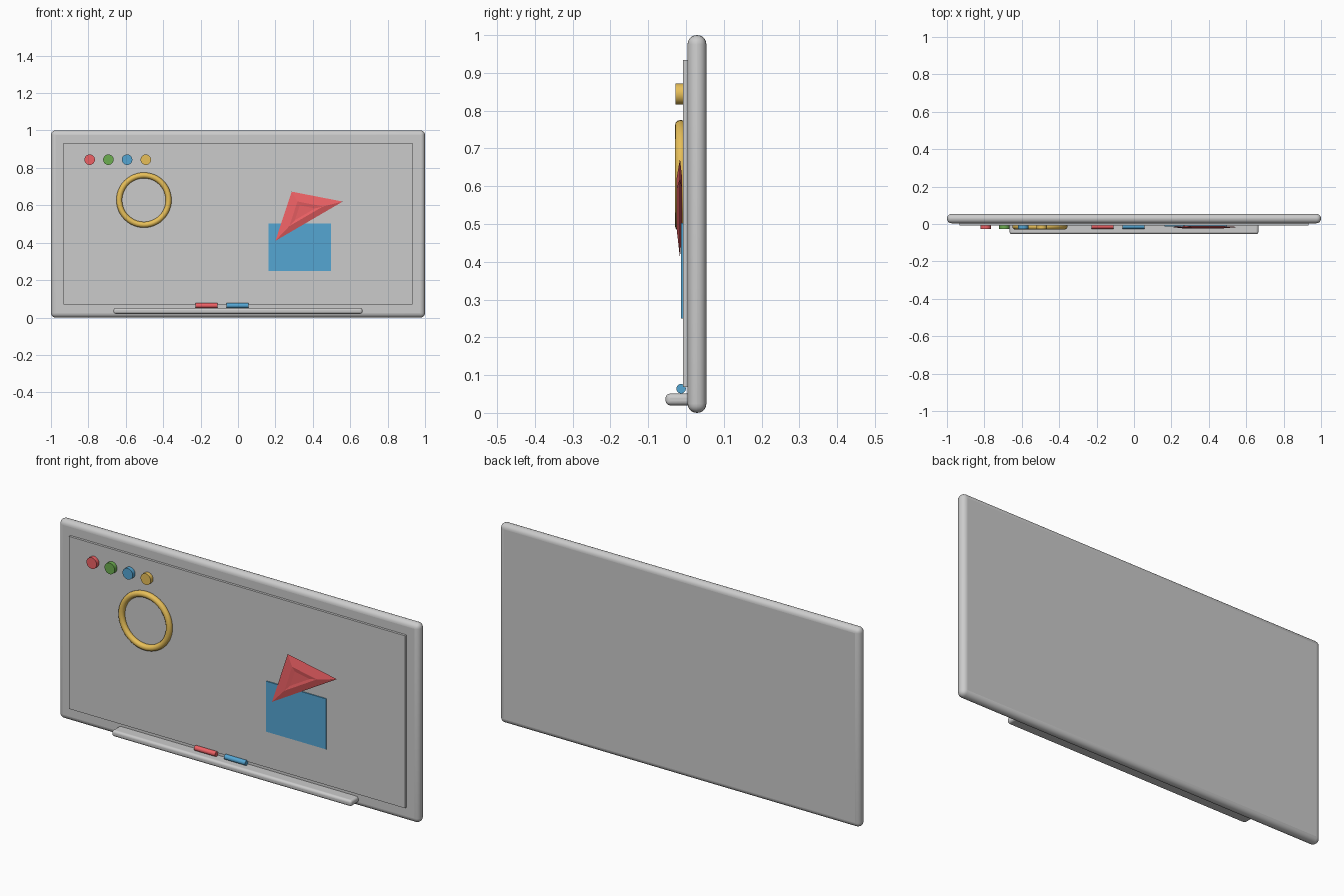
import bpy, bmesh, math

if "Cube" in bpy.data.objects:
    bpy.data.objects.remove(bpy.data.objects["Cube"])


def paint(obj, color):
    if color:
        name = "paint_" + "_".join(str(c) for c in color)
        mat = bpy.data.materials.get(name) or bpy.data.materials.new(name)
        mat.diffuse_color = (*color, 1)
        mat.use_nodes = True
        mat.node_tree.nodes["Principled BSDF"].inputs["Base Color"].default_value = mat.diffuse_color
        obj.data.materials.append(mat)


def smooth(obj):
    bpy.ops.object.select_all(action='DESELECT')
    obj.select_set(True)
    bpy.context.view_layer.objects.active = obj
    bpy.ops.object.shade_smooth_by_angle(angle=math.radians(35))


def box(name, x, y, z, bevel=0, color=None):
    """Box from (min, max) ranges, optionally with rounded edges."""
    bpy.ops.mesh.primitive_cube_add(
        size=1, location=[sum(r) / 2 for r in (x, y, z)])
    obj = bpy.context.object
    obj.name = name
    obj.scale = [r[1] - r[0] for r in (x, y, z)]
    bpy.ops.object.transform_apply(location=False, rotation=False, scale=True)
    if bevel:
        mod = obj.modifiers.new("round", 'BEVEL')
        mod.width = bevel
        mod.segments = 5
        smooth(obj)
    paint(obj, color)
    return obj


def cylinder(name, loc, radius, depth, rot, color):
    bpy.ops.mesh.primitive_cylinder_add(
        vertices=32, radius=radius, depth=depth, location=loc, rotation=rot)
    obj = bpy.context.object
    obj.name = name
    smooth(obj)
    paint(obj, color)


RED, GREEN = (0.85, 0.12, 0.13), (0.15, 0.42, 0.08)
BLUE, YELLOW = (0.09, 0.38, 0.65), (0.80, 0.52, 0.10)

# Board frame, writing surface and pen tray
box("frame", (-1, 1), (0.004, 0.054), (0, 1), 0.0245)
box("writing_surface", (-0.933, 0.933), (-0.008, 0.02), (0.069, 0.934))
box("pen_tray", (-0.665, 0.665), (-0.054, 0.02), (0.02, 0.051), 0.012)

# Markers resting on the tray
for name, x, col in (("red_marker", -0.168, RED), ("blue_marker", -0.002, BLUE)):
    cylinder(name, (x, -0.013, 0.064), 0.0125, 0.117, (0, math.pi / 2, 0), col)

# Row of round magnets
for i, col in enumerate((RED, GREEN, BLUE, YELLOW)):
    cylinder(f"magnet_{i + 1}", (-0.793 + 0.1 * i, -0.016, 0.844), 0.028, 0.024,
             (math.pi / 2, 0, 0), col)

# Yellow ring
bpy.ops.mesh.primitive_torus_add(
    location=(-0.503, -0.014, 0.628), rotation=(math.pi / 2, 0, 0),
    major_radius=0.132, minor_radius=0.0155, major_segments=48, minor_segments=12)
ring = bpy.context.object
ring.name = "ring"
smooth(ring)
paint(ring, YELLOW)

# Blue paper square
box("paper_square", (0.164, 0.498), (-0.013, -0.006), (0.25, 0.503), color=BLUE)

# Red triangle with a raised ridge and a shallow dent in the middle
corners = [(0.2, 0.41), (0.287, 0.673), (0.56, 0.62)]
cx, cz = (sum(c[i] for c in corners) / 3 for i in (0, 1))
bm = bmesh.new()


def loop(scale, y):
    return [bm.verts.new((cx + (x - cx) * scale, y, cz + (z - cz) * scale))
            for x, z in corners]


loops = [loop(0.5, -0.010), loop(1, -0.016), loop(0.5, -0.025), loop(0.3, -0.022)]
for a, b in zip(loops, loops[1:]):
    for i in range(3):
        j = (i + 1) % 3
        bm.faces.new((a[i], a[j], b[j], b[i]))
bm.faces.new(loops[0])
bm.faces.new(loops[-1])
bmesh.ops.recalc_face_normals(bm, faces=bm.faces)
mesh = bpy.data.meshes.new("triangle")
bm.to_mesh(mesh)
bm.free()
tri = bpy.data.objects.new("triangle", mesh)
bpy.context.collection.objects.link(tri)
paint(tri, RED)
